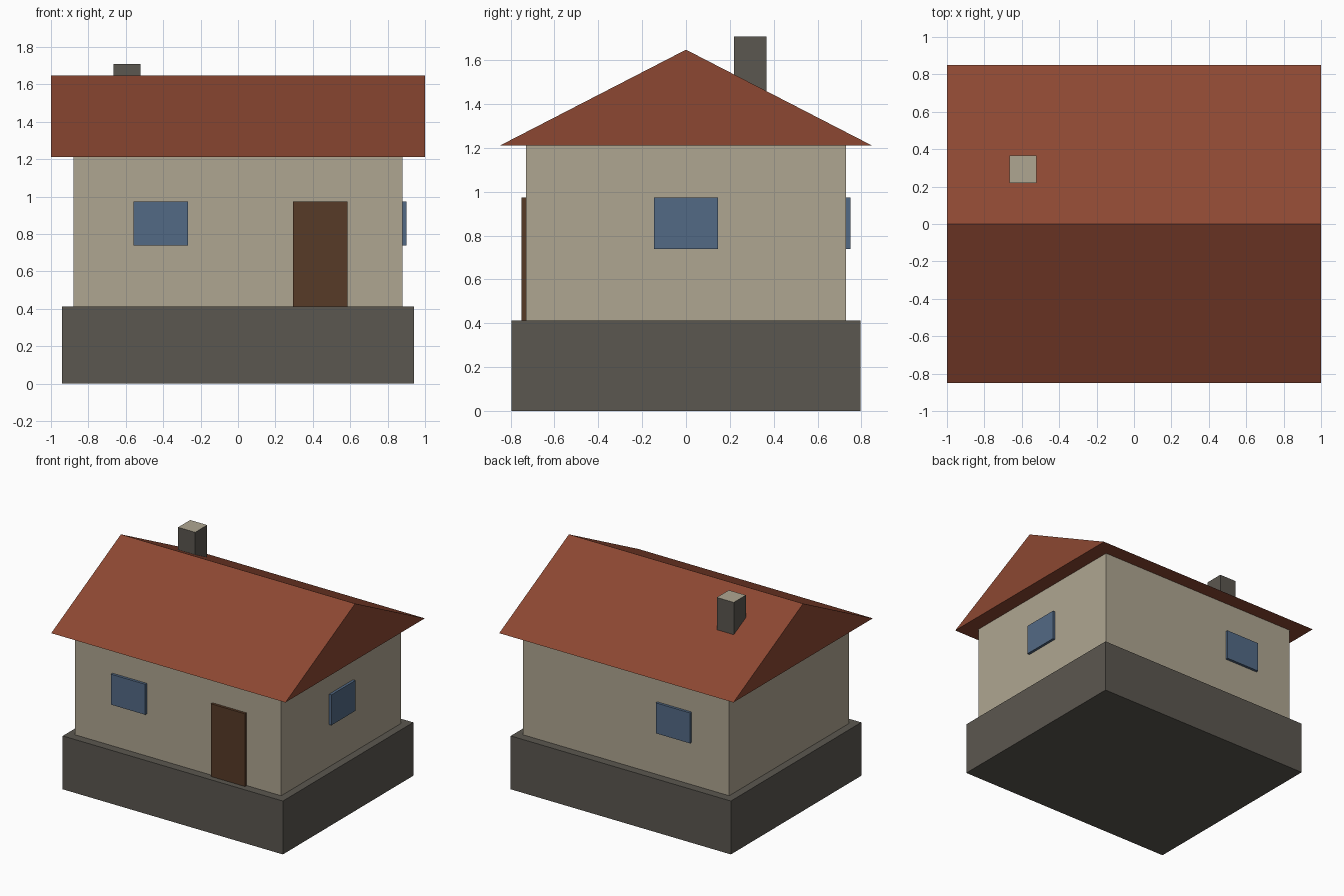
import bpy
import bmesh

old = bpy.data.objects.get("Cube")
if old:
    bpy.data.objects.remove(old, do_unlink=True)


def material(name, rgb):
    mat = bpy.data.materials.new(name)
    mat.use_nodes = True
    mat.diffuse_color = (*rgb, 1)
    mat.node_tree.nodes["Principled BSDF"].inputs["Base Color"].default_value = (*rgb, 1)
    return mat


stone = material("dark stone", (0.105, 0.095, 0.08))
plaster = material("beige plaster", (0.43, 0.38, 0.285))
tile = material("red tile", (0.265, 0.064, 0.032))
wood = material("brown wood", (0.095, 0.043, 0.02))
glass = material("blue glass", (0.086, 0.143, 0.235))


def add_object(name, bm, mat):
    bmesh.ops.recalc_face_normals(bm, faces=bm.faces)
    mesh = bpy.data.meshes.new(name)
    bm.to_mesh(mesh)
    bm.free()
    mesh.materials.append(mat)
    obj = bpy.data.objects.new(name, mesh)
    bpy.context.collection.objects.link(obj)
    return obj


def box(name, x, y, z, mat):
    """Flat-sided block given its (min, max) range on each axis."""
    bm = bmesh.new()
    bmesh.ops.create_cube(bm, size=1)
    for v in bm.verts:
        v.co = [lo + (c + 0.5) * (hi - lo) for c, (lo, hi) in zip(v.co, (x, y, z))]
    return add_object(name, bm, mat)


# Plinth and walls
box("stone_plinth", (-0.94, 0.94), (-0.795, 0.795), (0, 0.412), stone)
box("house_walls", (-0.88, 0.88), (-0.73, 0.73), (0.412, 1.21), plaster)

# Gable roof: a triangular profile swept along x
bm = bmesh.new()
gable = bm.faces.new([bm.verts.new((-1, y, z))
                      for y, z in ((-0.85, 1.21), (0.85, 1.21), (0, 1.648))])
sweep = bmesh.ops.extrude_face_region(bm, geom=[gable], use_keep_orig=True)
for v in sweep["geom"]:
    if isinstance(v, bmesh.types.BMVert):
        v.co.x = 1
add_object("gable_roof", bm, tile)

# Chimney, with a plastered top
chimney = box("chimney", (-0.665, -0.52), (0.22, 0.367), (1.3, 1.708), stone)
chimney.data.materials.append(plaster)
for face in chimney.data.polygons:
    if face.normal.z > 0.9:
        face.material_index = 1

# Door and windows standing slightly proud of the walls
sill = (0.738, 0.973)
box("front_door", (0.293, 0.585), (-0.75, -0.72), (0.412, 0.973), wood)
box("front_window", (-0.56, -0.267), (-0.75, -0.72), sill, glass)
box("back_window", (-0.56, -0.267), (0.72, 0.75), sill, glass)
box("side_window", (0.87, 0.9), (-0.146, 0.146), sill, glass)
